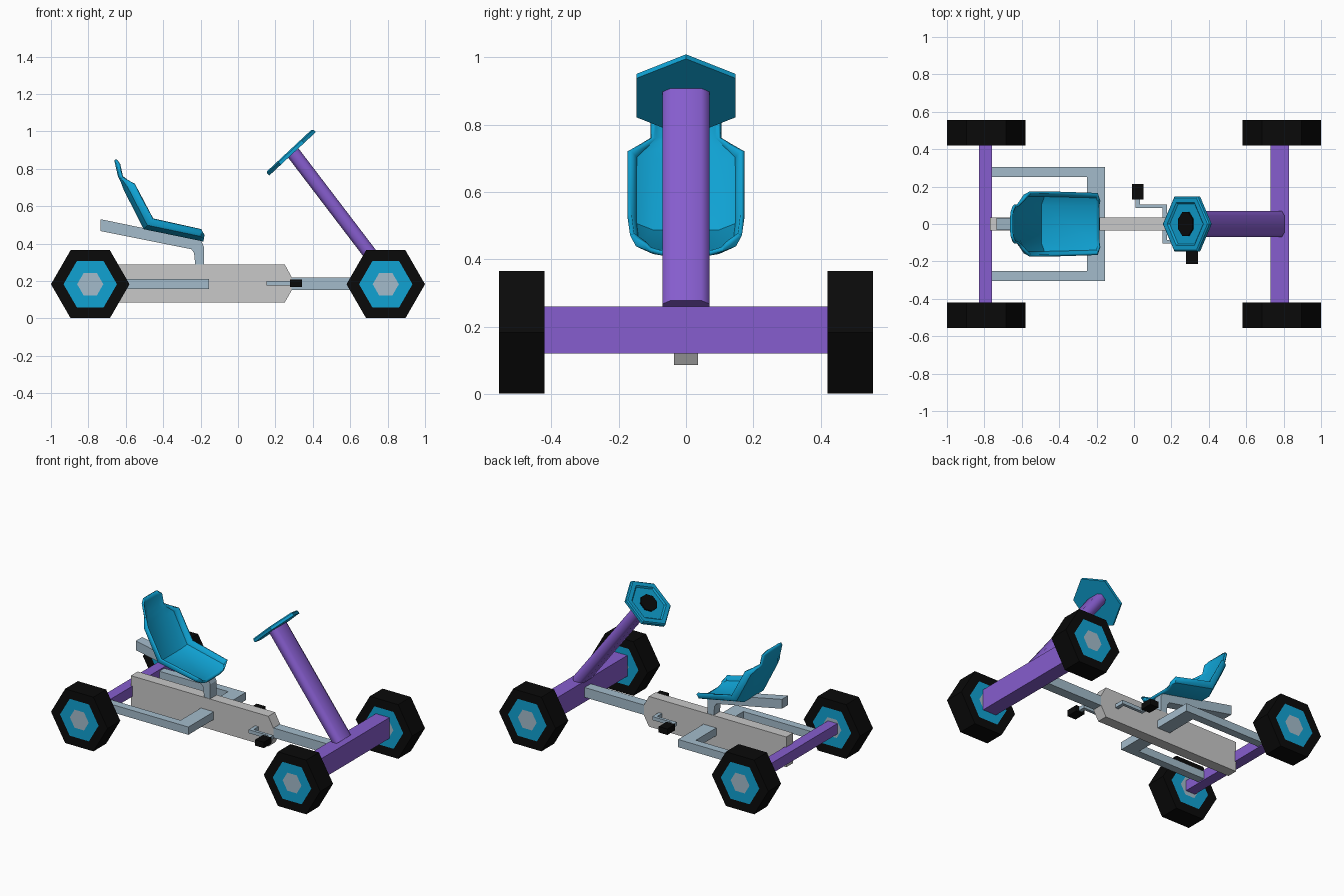
import bpy, bmesh, math
from mathutils import Vector, Matrix

cube = bpy.data.objects.get("Cube")
if cube:
    bpy.data.objects.remove(cube)


def material(name, rgb):
    m = bpy.data.materials.new(name)
    m.use_nodes = True
    m.diffuse_color = (*rgb, 1)
    m.node_tree.nodes["Principled BSDF"].inputs["Base Color"].default_value = (*rgb, 1)
    return m


BLACK = material("black rubber", (0.003, 0.003, 0.003))
CYAN = material("bright blue", (0.005, 0.36, 0.65))
STEEL = material("blue grey", (0.37, 0.50, 0.60))
GREY = material("light grey", (0.58, 0.58, 0.58))
PURPLE = material("purple", (0.24, 0.11, 0.62))


def make_object(name, bm, mats):
    bmesh.ops.recalc_face_normals(bm, faces=bm.faces)
    mesh = bpy.data.meshes.new(name)
    bm.to_mesh(mesh)
    bm.free()
    for m in mats:
        mesh.materials.append(m)
    ob = bpy.data.objects.new(name, mesh)
    bpy.context.collection.objects.link(ob)
    return ob


def smooth(ob, angle):
    bpy.ops.object.select_all(action='DESELECT')
    ob.select_set(True)
    bpy.context.view_layer.objects.active = ob
    bpy.ops.object.shade_smooth_by_angle(angle=math.radians(angle))


def loft(name, rings, mats, bands=None, matrix=None):
    """Closed skin through rings; bands = material of first cap, each band, last cap."""
    bm = bmesh.new()
    loops = [[bm.verts.new(p) for p in ring] for ring in rings]
    n = len(loops[0])
    bands = bands or [0] * (len(rings) + 1)
    bm.faces.new(loops[0]).material_index = bands[0]
    bm.faces.new(loops[-1]).material_index = bands[-1]
    for k, (a, b) in enumerate(zip(loops, loops[1:])):
        for i in range(n):
            j = (i + 1) % n
            bm.faces.new((a[i], a[j], b[j], b[i])).material_index = bands[k + 1]
    if matrix:
        bm.transform(matrix)
    return make_object(name, bm, mats)


def prism(name, profile, y0, y1, mat):
    return loft(name, [[(x, y, z) for x, z in profile] for y in (y0, y1)], [mat])


def box(name, x, y, z, mat):
    return prism(name, [(x[0], z[0]), (x[1], z[0]), (x[1], z[1]), (x[0], z[1])], *y, mat)


def polygon(radius, sides, turn=0):
    steps = [math.tau * (i + turn) / sides for i in range(sides)]
    return [(radius * math.cos(a), radius * math.sin(a)) for a in steps]


# Wheels: hexagonal tyre, rim and hub on both faces
half = 0.0675
sections = [(-half, 0.07), (-half, 0.143), (-half, 0.21),
            (half, 0.21), (half, 0.143), (half, 0.07)]
for end, x in (("rear", -0.79), ("front", 0.79)):
    for side, s in (("left", 1), ("right", -1)):
        rings = [[(u, y, v) for u, v in polygon(r, 6)] for y, r in sections]
        wheel = loft(f"{end}_wheel_{side}", rings, [BLACK, CYAN, STEEL],
                     [2, 1, 0, 0, 0, 1, 2])
        wheel.location = (x, s * 0.4875, 0.1825)

# Axles and chassis
box("front_axle", (0.73, 0.83), (-0.42, 0.42), (0.12, 0.26), PURPLE)
box("rear_axle", (-0.83, -0.76), (-0.42, 0.42), (0.15, 0.22), PURPLE)
prism("main_body", [(-0.77, 0.085), (0.25, 0.085), (0.287, 0.15), (0.287, 0.22),
                    (0.25, 0.288), (-0.77, 0.288)], -0.036, 0.036, GREY)
box("front_tube", (0.27, 0.74), (-0.033, 0.033), (0.152, 0.218), STEEL)

# U-shaped side rails
for side, s in (("left", 1), ("right", -1)):
    box(f"side_rail_{side}", (-0.765, -0.25), sorted((s * 0.252, s * 0.305)), (0.158, 0.21), STEEL)
box("rail_crossbar", (-0.25, -0.155), (-0.305, 0.305), (0.158, 0.21), STEEL)

# Seat support arm
prism("seat_support", [(-0.735, 0.53), (-0.735, 0.467), (-0.25, 0.37), (-0.235, 0.35),
                       (-0.228, 0.28), (-0.183, 0.28), (-0.183, 0.385), (-0.2, 0.42)],
      -0.033, 0.033, STEEL)

# Bucket seat: centre x, z, half width, and the rise of its sides
seat_rows = [(-0.185, 0.418, 0.12, 0.0, 0.03), (-0.205, 0.422, 0.16, 0.01, 0.052),
             (-0.5, 0.482, 0.168, 0.045, 0.05), (-0.605, 0.69, 0.168, 0.05, 0.03),
             (-0.62, 0.73, 0.13, 0.03, 0.01), (-0.635, 0.76, 0.1, 0.015, 0.0),
             (-0.65, 0.825, 0.1, 0.015, 0.0), (-0.655, 0.848, 0.07, 0.006, 0.0)]
across = [(-1, 1), (-0.9, 0.4), (-0.6, 0), (0.6, 0), (0.9, 0.4), (1, 1)]
bm = bmesh.new()
grid = [[bm.verts.new((x + dx * rise, w * t, z + dz * rise)) for t, rise in across]
        for x, z, w, dx, dz in seat_rows]
for a, b in zip(grid, grid[1:]):
    for i in range(len(across) - 1):
        bm.faces.new((a[i], a[i + 1], b[i + 1], b[i]))
seat = make_object("bucket_seat", bm, [CYAN])
shell = seat.modifiers.new("shell", 'SOLIDIFY')
shell.thickness = 0.014
shell.offset = 0
smooth(seat, 35)

# Steering column: flattened bar with cut corners
top, foot = Vector((0.295, 0, 0.885)), Vector((0.775, 0, 0.255))
axis = (top - foot).normalized()
cross = Vector((axis.z, 0, -axis.x))
corners = [(0.037, 0.045), (0.02, 0.07), (-0.02, 0.07), (-0.037, 0.045)]
outline = corners + [(u, -v) for u, v in reversed(corners)]
column = loft("steering_column",
              [[p + cross * u + Vector((0, v, 0)) for u, v in outline] for p in (foot, top)],
              [PURPLE])
smooth(column, 60)

# Steering wheel: hexagon with recessed face and black hub
tilt = Matrix.Translation((0.283, 0, 0.888)) @ Matrix.Rotation(math.radians(-43), 4, 'Y')
wheel_rings = [(0.17, -0.012), (0.17, 0.006), (0.162, 0.013), (0.132, 0.013), (0.122, 0.004)]
loft("steering_wheel", [[(u, v, h) for u, v in polygon(r, 6)] for r, h in wheel_rings],
     [CYAN], matrix=tilt)
loft("steering_hub", [[(u * 0.85, v, h) for u, v in polygon(0.068, 8, 0.5)]
                      for h in (0.002, 0.013)], [BLACK], matrix=tilt)

# Pedal crank with arms pointing opposite ways
cx, cz, t = 0.165, 0.187, 0.012
box("crank_shaft", (cx - t, cx + t), (-0.1, 0.1), (cz - t, cz + t), STEEL)
for side, s, px in (("left", 1, 0.02), ("right", -1, 0.31)):
    box(f"crank_arm_{side}", (min(cx, px) - t, max(cx, px) + t), sorted((s * 0.085, s * 0.105)),
        (cz - t, cz + t), STEEL)
    box(f"pedal_pin_{side}", (px - t, px + t), sorted((s * 0.1, s * 0.14)),
        (cz - t, cz + t), STEEL)
    box(f"pedal_{side}", (px - 0.032, px + 0.032), sorted((s * 0.132, s * 0.215)),
        (cz - 0.02, cz + 0.02), BLACK)
